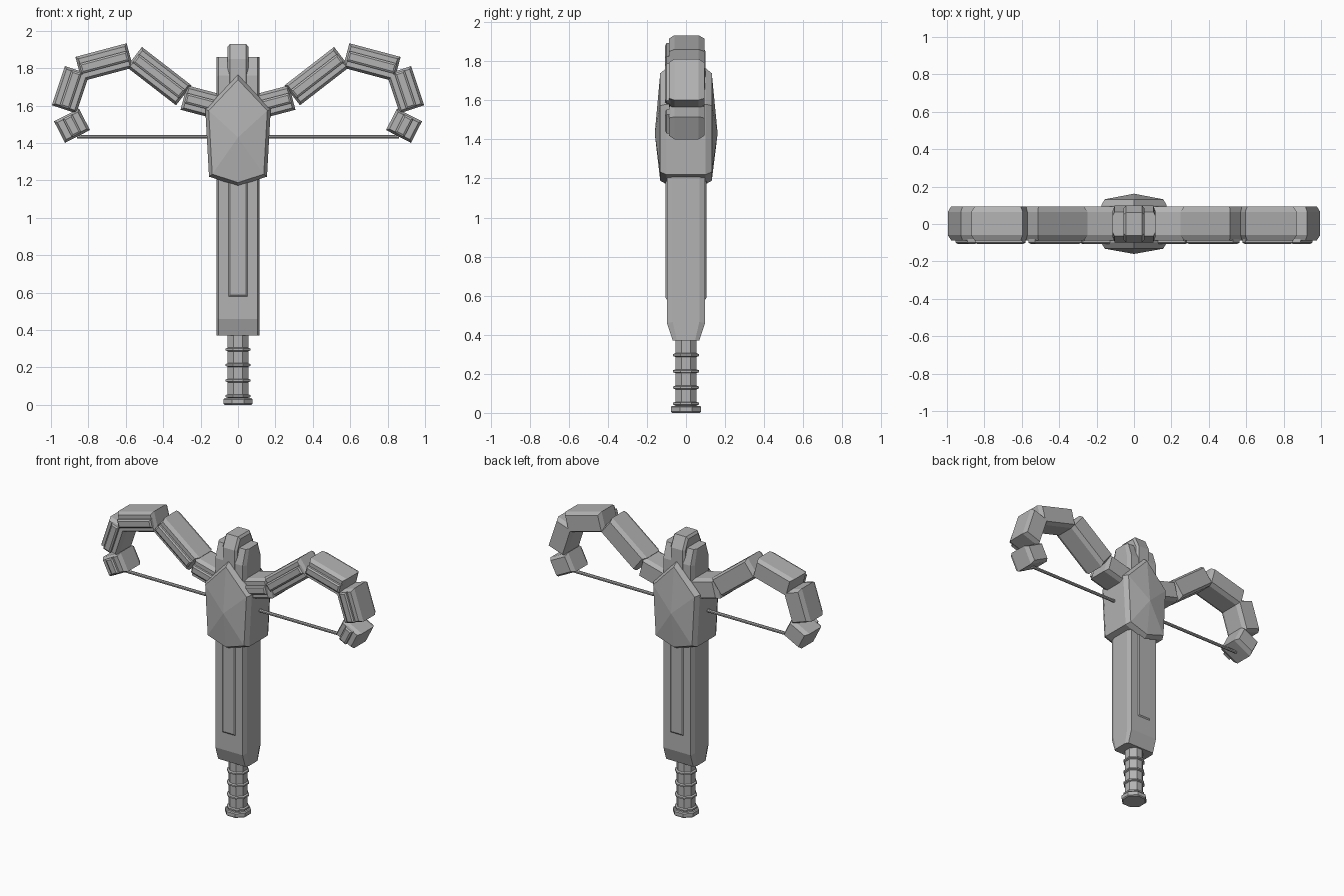
import bpy, bmesh, math
from mathutils import Vector

if "Cube" in bpy.data.objects:
    bpy.data.objects.remove(bpy.data.objects["Cube"])

GREY = (0.45, 0.45, 0.45, 1)
grey = bpy.data.materials.new("plain_grey")
grey.use_nodes = True
grey.diffuse_color = GREY
bsdf = next(n for n in grey.node_tree.nodes if n.type == "BSDF_PRINCIPLED")
bsdf.inputs["Base Color"].default_value = GREY


def inset(outline, amount):
    """Mitred inset of a convex counter-clockwise outline."""
    result = []
    for i, p in enumerate(outline):
        p = Vector(p)
        a = (p - Vector(outline[i - 1])).normalized()
        b = (Vector(outline[(i + 1) % len(outline)]) - p).normalized()
        n = Vector((-a.y - b.y, a.x + b.x)).normalized()
        result.append(p + n * amount / n.dot(Vector((-a.y, a.x))))
    return result


def loft(name, outline, layers, place, tips=None):
    """Stack inset copies of an outline; tips close the ends as pyramids."""
    bm = bmesh.new()
    rings = [[bm.verts.new(place(p.x, p.y, depth)) for p in inset(outline, amount)]
             for depth, amount in layers]
    count = len(outline)
    for low, high in zip(rings, rings[1:]):
        for i in range(count):
            j = (i + 1) % count
            bm.faces.new((low[i], low[j], high[j], high[i]))
    for ring, tip in zip((rings[0], rings[-1]), tips or (None, None)):
        if tip:
            apex = bm.verts.new(tip)
            for i in range(count):
                bm.faces.new((ring[i], ring[(i + 1) % count], apex))
        else:
            bm.faces.new(ring)
    bmesh.ops.recalc_face_normals(bm, faces=bm.faces)
    mesh = bpy.data.meshes.new(name)
    bm.to_mesh(mesh)
    bm.free()
    mesh.materials.append(grey)
    obj = bpy.data.objects.new(name, mesh)
    bpy.context.collection.objects.link(obj)
    return obj


def along_x(y, z, x):
    return (x, y, z)


def along_y(x, z, y):
    return (x, y, z)


def along_z(x, y, z):
    return (x, y, z)


def mirror_half(points):
    """Complete a right-hand half outline, listed bottom to top."""
    return points + [(-x, z) for x, z in reversed(points) if x > 0]


def octagon(apothem):
    r = apothem / math.cos(math.pi / 8)
    angles = [math.pi / 8 + i * math.pi / 4 for i in range(8)]
    return [(r * math.cos(a), r * math.sin(a)) for a in angles]


# Stock with tapered ends and narrow side chamfers
stock_half = [(0.068, 0.37), (0.098, 0.46), (0.098, 1.76), (0.065, 1.86)]
stock = mirror_half(stock_half)
loft("stock", stock, [(-0.115, 0.03), (-0.103, 0), (0.103, 0), (0.115, 0.03)], along_x)
# keep the bottom and top of the stock flush across its width
for v in bpy.data.objects["stock"].data.vertices:
    if v.co.z < 0.41:
        v.co.z = 0.37
    elif v.co.z > 1.82:
        v.co.z = 1.86

# Raised strips on both broad faces
for side, name in ((-1, "front_strip"), (1, "back_strip")):
    strip = [(-0.05, 0.58), (0.05, 0.58), (0.05, 1.3), (-0.05, 1.3)]
    loft(name, strip, [(side * 0.09, 0), (side * 0.098, 0), (side * 0.104, 0.008)], along_y)

# Rounded nose block
nose = mirror_half([(0.1, 1.6), (0.1, 1.85), (0.062, 1.93)])
loft("nose_block", nose, [(-0.055, 0.015), (-0.043, 0), (0.043, 0), (0.055, 0.015)], along_x)

# Faceted central shield, pointed front and back
shield = mirror_half([(0, 1.17), (0.155, 1.22), (0.175, 1.58), (0, 1.765)])
loft("shield", shield, [(-0.132, 0.018), (-0.1, 0), (0.1, 0), (0.132, 0.018)], along_y,
     tips=((0, -0.16, 1.43), (0, 0.162, 1.43)))

# Grip with rings and pommel
loft("grip", octagon(0.055), [(0.02, 0), (0.39, 0)], along_z)
for i in range(4):
    z = 0.047 + i * 0.083
    loft(f"grip_ring_{i + 1}", octagon(0.066),
         [(z - 0.01, 0.012), (z - 0.005, 0), (z + 0.005, 0), (z + 0.01, 0.012)], along_z)
loft("pommel", octagon(0.077), [(0, 0.006), (0.006, 0), (0.03, 0), (0.036, 0.006)], along_z)

# Limb sections: start, end and width of each, with a raised front rail
sections = [
    ((0.05, 1.58), (0.29, 1.643), 0.135),
    ((0.29, 1.655), (0.555, 1.86), 0.135),
    ((0.578, 1.868), (0.852, 1.795), 0.135),
    ((0.86, 1.79), (0.93, 1.58), 0.138),
    ((0.917, 1.55), (0.858, 1.435), 0.15),
]
for side, label in ((1, "left"), (-1, "right")):
    for i, (start, end, width) in enumerate(sections):
        a, b = Vector(start), Vector(end)
        d = (b - a).normalized()
        n = Vector((-d.y, d.x))

        def box(w, trim):
            h, t = n * w / 2, d * trim
            return [a + t - h, b - t - h, b - t + h, a + t + h]

        def place(x, z, y, s=side):
            return (s * x, y, z)

        loft(f"{label}_limb_{i + 1}", box(width, 0),
             [(-0.087, 0.014), (-0.06, 0), (0.065, 0), (0.094, 0.014)], place)
        loft(f"{label}_limb_rail_{i + 1}", box(0.056, 0.01),
             [(-0.08, 0), (-0.1, 0), (-0.107, 0.01)], place)

# Taut string between the limb tips
loft("string", [(y, z + 1.434) for y, z in octagon(0.01)], [(-0.86, 0), (0.86, 0)], along_x)
